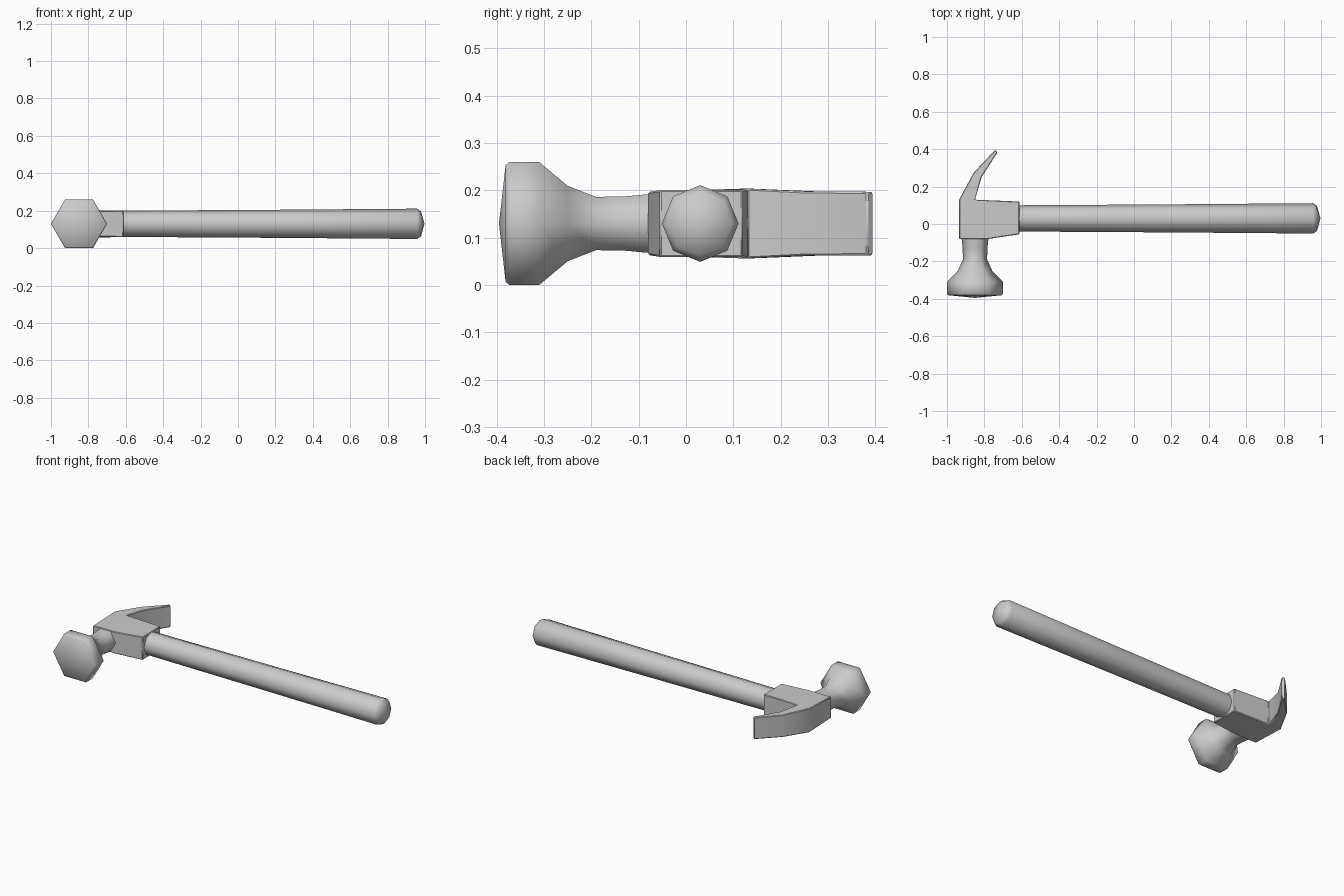
import bpy, bmesh, math
from mathutils import Vector

if "Cube" in bpy.data.objects:
    bpy.data.objects.remove(bpy.data.objects["Cube"])

MID_Z = 0.13


def finish(name, bm, angle, bevel=0.0):
    bmesh.ops.recalc_face_normals(bm, faces=bm.faces)
    mesh = bpy.data.meshes.new(name)
    bm.to_mesh(mesh)
    bm.free()
    ob = bpy.data.objects.new(name, mesh)
    bpy.context.collection.objects.link(ob)
    if bevel:
        mod = ob.modifiers.new("edge_bevel", 'BEVEL')
        mod.width = bevel
        mod.segments = 1
        mod.limit_method = 'ANGLE'
        mod.angle_limit = math.radians(50)
    bpy.ops.object.select_all(action='DESELECT')
    ob.select_set(True)
    bpy.context.view_layer.objects.active = ob
    bpy.ops.object.shade_smooth_by_angle(angle=math.radians(angle))
    return ob


def turned(name, profile, sides, origin, axis, side, angle):
    """Low-poly turned part: profile is (distance along axis, radius)."""
    o, a, u = Vector(origin), Vector(axis), Vector(side)
    w = a.cross(u)
    bm = bmesh.new()
    rings = []
    for d, r in profile:
        if r == 0:
            rings.append([bm.verts.new(o + a * d)] * sides)
            continue
        rings.append([bm.verts.new(o + a * d + r * (u * math.cos(t) + w * math.sin(t)))
                      for t in (2 * math.pi * i / sides for i in range(sides))])
    for p, q in zip(rings, rings[1:]):
        for i in range(sides):
            j = (i + 1) % sides
            bm.faces.new(list(dict.fromkeys((p[i], p[j], q[j], q[i]))))
    bm.faces.new(rings[0])
    return finish(name, bm, angle)


# Octagonal handle, slightly thicker toward the domed grip end
turned("handle", [(-0.63, 0.07), (0.2, 0.075), (0.957, 0.081), (0.978, 0.068), (0.997, 0)],
       8, (0, 0.03, MID_Z), (1, 0, 0), (0, 0, 1), 50)

# Hexagonal neck flaring into the striking face
turned("striking_face", [(0.05, 0.072), (0.085, 0.071), (0.13, 0.066), (0.19, 0.065),
                         (0.25, 0.092), (0.31, 0.15), (0.373, 0.15), (0.381, 0.142), (0.395, 0)],
       6, (-0.85, 0, MID_Z), (0, -1, 0), (1, 0, 0), 62)

# Head block and curved claw: outline points are (x, y, half thickness)
outline = [(-0.935, -0.08, 0.066), (-0.78, -0.08, 0.067), (-0.613, -0.055, 0.071),
           (-0.613, 0.12, 0.071), (-0.85, 0.13, 0.074),
           (-0.815, 0.25, 0.068), (-0.73, 0.383, 0.067),
           (-0.742, 0.396, 0.067), (-0.857, 0.275, 0.068), (-0.935, 0.13, 0.074)]
bm = bmesh.new()
top = [bm.verts.new((x, y, MID_Z + h)) for x, y, h in outline]
low = [bm.verts.new((x, y, MID_Z - h)) for x, y, h in outline]
for ring in (top, low):
    for ids in ((0, 1, 2, 3, 4, 9), (9, 4, 5, 8), (8, 5, 6, 7)):
        bm.faces.new([ring[i] for i in ids])
for i in range(len(outline)):
    j = (i + 1) % len(outline)
    bm.faces.new((low[i], low[j], top[j], top[i]))
finish("head_and_claw", bm, 35, bevel=0.005)
